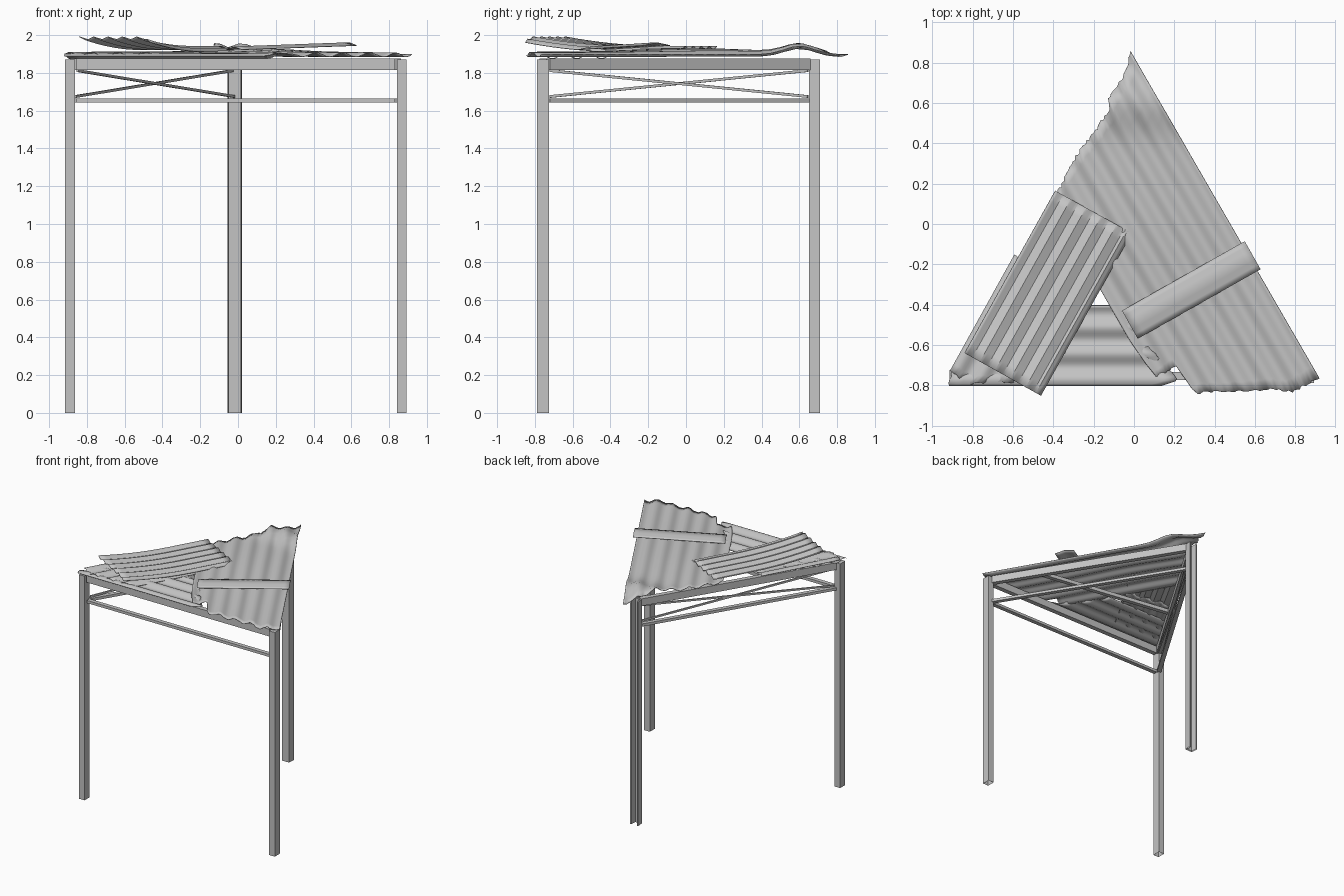
import bpy, bmesh, math, random
from mathutils import Vector

random.seed(4)
cube = bpy.data.objects.get("Cube")
if cube:
    bpy.data.objects.remove(cube, do_unlink=True)


def material(name, rgb):
    m = bpy.data.materials.new(name)
    m.use_nodes = True
    m.diffuse_color = (*rgb, 1)
    m.node_tree.nodes["Principled BSDF"].inputs["Base Color"].default_value = (*rgb, 1)
    return m


STEEL = material("bare grey metal", (0.55, 0.55, 0.55))


def finish(name, bm):
    bmesh.ops.recalc_face_normals(bm, faces=bm.faces)
    mesh = bpy.data.meshes.new(name)
    bm.to_mesh(mesh)
    bm.free()
    mesh.materials.append(STEEL)
    ob = bpy.data.objects.new(name, mesh)
    bpy.context.collection.objects.link(ob)
    return ob


def bar(name, a, b, width, height):
    """Square bar running between two points."""
    a, b = Vector(a), Vector(b)
    along = (b - a).normalized()
    side = along.cross(Vector((0, 0, 1))).normalized() * width / 2
    up = side.cross(along).normalized() * height / 2
    bm = bmesh.new()
    rings = [[bm.verts.new(p + side * i + up * j)
              for i, j in ((-1, -1), (1, -1), (1, 1), (-1, 1))] for p in (a, b)]
    for k in range(4):
        n = (k + 1) % 4
        bm.faces.new((rings[0][k], rings[0][n], rings[1][n], rings[1][k]))
    for ring in rings:
        bm.faces.new(ring)
    return finish(name, bm)


def post(name, outline, height):
    """Upright thin-walled section, open at the foot."""
    bm = bmesh.new()
    low = [bm.verts.new((x, y, 0)) for x, y in outline]
    high = [bm.verts.new((x, y, height)) for x, y in outline]
    for k in range(len(low)):
        n = (k + 1) % len(low)
        bm.faces.new((low[k], low[n], high[n], high[k]))
    bm.faces.new(high)
    return finish(name, bm)


def lookup(points, v):
    """Linear interpolation along (v, u) points."""
    for (v0, u0), (v1, u1) in zip(points, points[1:]):
        if v <= v1:
            return u0 + (u1 - u0) * (v - v0) / (v1 - v0)
    return points[-1][1]


def sheet(name, origin, angle, flip, start, end, height, columns, rag=0.0, rows=16):
    """Corrugated sheet: u follows the ridges, v crosses them."""
    along = Vector((math.cos(angle), math.sin(angle), 0))
    across = Vector((-along.y, along.x, 0)) * flip
    width = start[-1][0]
    bm = bmesh.new()
    grid = []
    for c in range(columns + 1):
        v = width * c / columns
        u0 = lookup(start, v) + random.uniform(0, rag)
        u1 = lookup(end, v) - random.uniform(0, rag)
        line = []
        for r in range(rows + 1):
            u = u0 + (u1 - u0) * r / rows
            p = Vector((*origin, 0)) + along * u + across * v
            p.z = height(u, v, p)
            line.append(bm.verts.new(p))
        grid.append(line)
    for a, b in zip(grid, grid[1:]):
        for r in range(rows):
            bm.faces.new((a[r], b[r], b[r + 1], a[r + 1]))
    ob = finish(name, bm)
    solid = ob.modifiers.new("thickness", "SOLIDIFY")
    solid.thickness = 0.004
    bpy.ops.object.select_all(action="DESELECT")
    bpy.context.view_layer.objects.active = ob
    ob.select_set(True)
    bpy.ops.object.shade_smooth_by_angle(angle=math.radians(30))
    return ob


def wave(v, pitch, size):
    return size * math.sin(2 * math.pi * v / pitch)


def crease(v, pitch, size):
    return size * (4 * abs((v / pitch) % 1 - 0.5) - 1)


# Posts: two box sections in front, an open channel at the back
TOP = 1.87
for name, x in (("front_right_post", -0.89), ("front_left_post", 0.867)):
    w, t = 0.026, 0.033
    post(name, [(x + i * w, -0.757 + j * t)
                for i, j in ((-1, -1), (1, -1), (1, 1), (-1, 1))], TOP)
post("back_post", [(-0.05, 0.65), (0.015, 0.65), (0.02, 0.71), (0.008, 0.71),
                   (0.004, 0.662), (-0.04, 0.662), (-0.043, 0.71), (-0.055, 0.71)], TOP)

# Top beams and lower rails on all three sides
R, L, B = (-0.885, -0.755), (0.862, -0.755), (-0.018, 0.675)
for name, a, b in (("front", R, L), ("left", L, B), ("right", R, B)):
    a, b = Vector((*a, 0)), Vector((*b, 0))
    step = (b - a).normalized() * 0.03
    for part, z, w, h in (("beam", 1.845, 0.04, 0.06), ("rail", 1.653, 0.035, 0.022)):
        lift = Vector((0, 0, z))
        bar(f"{name}_{part}", a + step + lift, b - step + lift, w, h)

# Crossed braces on the right side and a purlin under the roof
bar("right_brace_rising", (-0.86, -0.72, 1.675), (-0.03, 0.645, 1.812), 0.012, 0.014)
bar("right_brace_falling", (-0.85, -0.72, 1.812), (-0.02, 0.645, 1.675), 0.012, 0.014)
bar("roof_purlin", (0.64, -0.42, 1.855), (-0.57, -0.23, 1.855), 0.035, 0.03)


# Large roof sheet along the left edge, kinked over the back corner
def main_height(u, v, p):
    kink = 0.045 * math.exp(-((p.y - 0.6) / 0.11) ** 2)
    sag = 0.022 * math.sin(math.pi * min(v / 0.72, 1)) * math.exp(-((u - 0.75) / 0.5) ** 2)
    return 1.898 + wave(v + 0.06, 0.125, 0.011) + kink + sag


sheet("main_roof_sheet", (-0.02, 0.86), math.radians(-60), -1,
      [(0, 0), (0.08, 0.08), (0.21, 0.14), (0.24, 0.2), (0.51, 0.32), (0.66, 0.42), (0.72, 0.47)],
      [(0, 1.88), (0.14, 1.88), (0.22, 1.82), (0.57, 1.64), (0.58, 1.47), (0.7, 1.48), (0.72, 1.25)],
      main_height, 58, 0.015, 28)

# Front sheet with ridges along the front edge
sheet("front_roof_sheet", (-0.925, -0.805), 0, 1,
      [(0, 0), (0.08, 0.02), (0.4, 0.22)], [(0, 1.06), (0.03, 1.15), (0.2, 1.0), (0.4, 0.85)],
      lambda u, v, p: 1.89 + wave(v, 0.13, 0.012), 32, 0.008)

# Right sheet along the right edge, mostly covered
sheet("right_roof_sheet", (-0.92, -0.74), math.radians(61), -1,
      [(0, 0), (0.12, 0.0), (0.45, 0.2)], [(0, 0.68), (0.07, 0.66), (0.45, 0.8)],
      lambda u, v, p: 1.902 + wave(v, 0.12, 0.01), 36, 0.015)


# Loose tilted sheet lifted at the front, with a folded long edge
def loose_height(u, v, p):
    lift = 0.05 * max(0, 1 - u / 0.6) ** 2
    fold = 0.03 * max(0, (v - 0.405) / 0.029)
    return 1.934 + lift + crease(v, 0.0868, 0.009) - fold


sheet("loose_roof_sheet", (-0.84, -0.64), math.atan2(0.805, 0.45), -1,
      [(0, 0), (0.434, 0)], [(0, 0.922), (0.434, 0.924)], loose_height, 30)

# Narrow ridged strip lying across the main sheet
sheet("ridge_strip", (-0.06, -0.43), math.atan2(0.345, 0.61), -1,
      [(0, 0), (0.16, 0)], [(0, 0.7), (0.16, 0.7)],
      lambda u, v, p: 1.925 + 0.022 * u / 0.7 + 0.015 * (1 - abs(v - 0.08) / 0.08), 6)
